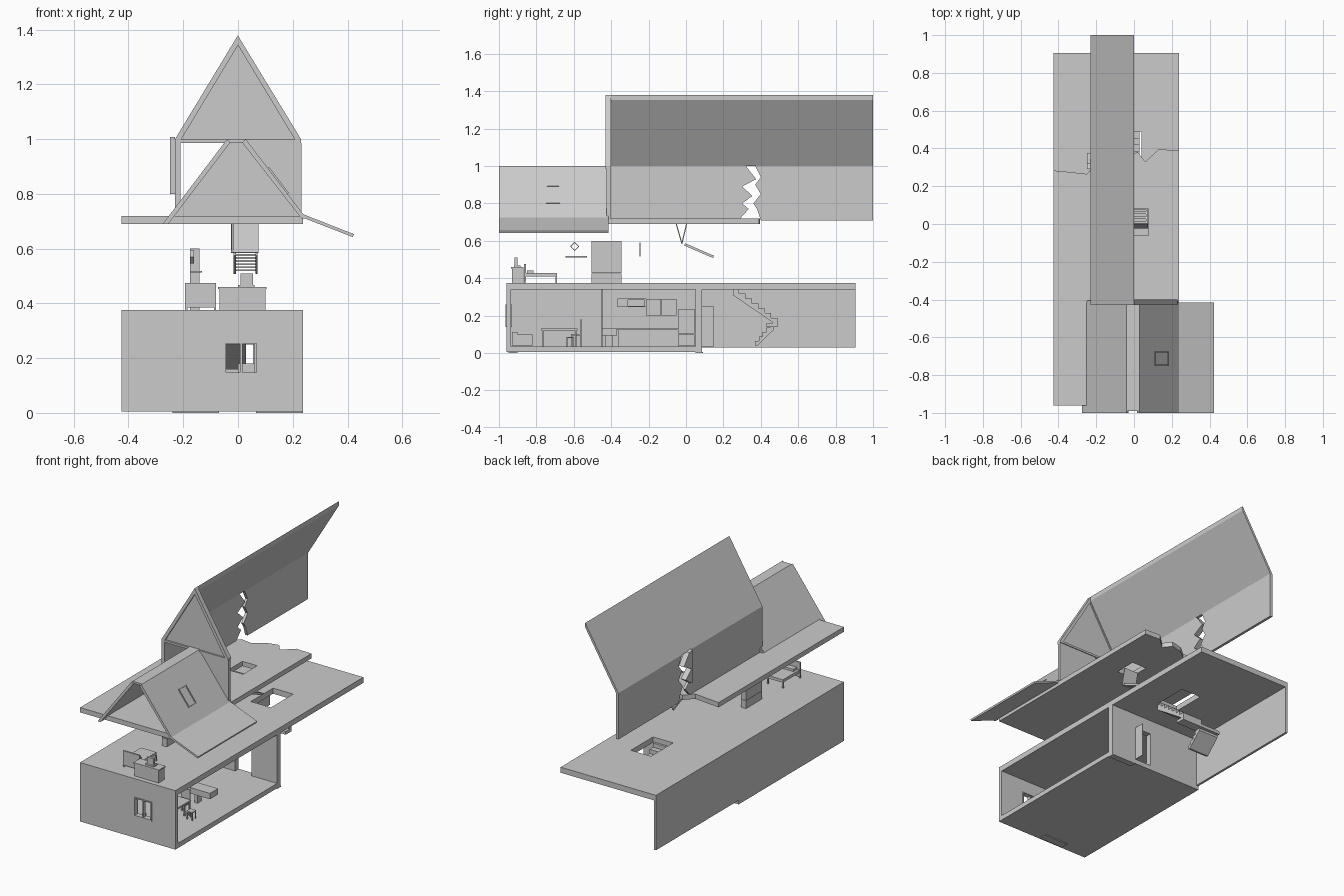
import bpy, bmesh, math
from mathutils import Vector, Matrix
from mathutils.geometry import tessellate_polygon


def prism(name, loops, axis, a, b):
    """Extrude a 2D outline (first loop) with holes (other loops) along an axis."""
    place = {'x': lambda p, t: (t, p[0], p[1]),
             'y': lambda p, t: (p[0], t, p[1]),
             'z': lambda p, t: (p[0], p[1], t)}[axis]
    pts = [p for l in loops for p in l]
    tris = tessellate_polygon([[Vector((p[0], p[1], 0)) for p in l] for l in loops])
    bm = bmesh.new()
    lo = [bm.verts.new(place(p, a)) for p in pts]
    hi = [bm.verts.new(place(p, b)) for p in pts]
    for t in tris:
        bm.faces.new([lo[i] for i in t])
        bm.faces.new([hi[i] for i in reversed(t)])
    s = 0
    for l in loops:
        n = len(l)
        for i in range(n):
            j, k = s + i, s + (i + 1) % n
            bm.faces.new((lo[j], lo[k], hi[k], hi[j]))
        s += n
    bmesh.ops.recalc_face_normals(bm, faces=bm.faces)
    me = bpy.data.meshes.new(name)
    bm.to_mesh(me)
    bm.free()
    ob = bpy.data.objects.new(name, me)
    bpy.context.collection.objects.link(ob)
    return ob


def rect(a0, a1, b0, b1):
    return [(a0, b0), (a1, b0), (a1, b1), (a0, b1)]


def box(name, x0, x1, y0, y1, z0, z1):
    return prism(name, [rect(x0, x1, y0, y1)], 'z', z0, z1)


def bar(name, p, q, half_width, thick, x):
    """Flat board between two (y, z) points, centred on x."""
    d = Vector((q[0] - p[0], q[1] - p[1])).normalized() * thick
    n = (-d.y, d.x)
    out = [p, q, (q[0] + n[0], q[1] + n[1]), (p[0] + n[0], p[1] + n[1])]
    return prism(name, [out], 'x', x - half_width, x + half_width)


def legs(name, x0, x1, y0, y1, z0, z1, t=0.008):
    for i, (x, y) in enumerate(((x0, y0), (x1 - t, y0), (x0, y1 - t), (x1 - t, y1 - t))):
        box(f"{name}_leg_{i}", x, x + t, y, y + t, z0, z1)


def flight(name, y0, z0, y1, z1, n, xa, xb):
    """Sawtooth stair flight falling from (y0, z0) to (y1, z1)."""
    dy, dz = (y1 - y0) / n, (z1 - z0) / n
    top = [(y0, z0)]
    for i in range(n):
        top += [(y0 + dy * (i + 1), z0 + dz * i), (y0 + dy * (i + 1), z0 + dz * (i + 1))]
    under = [(y1 - dy * 0.6, z1), (y0, z0 - 0.035)]
    return prism(name, [top + under], 'x', xa, xb)


# Ground floor shell, open on the right side
L, R, F, B = -0.425, 0.237, -0.96, 0.905
box("ground_floor", L, R, F, 0.085, 0.005, 0.035)
prism("front_wall", [rect(L, R, 0.035, 0.34), rect(-0.05, 0.075, 0.14, 0.26)], 'y', F, -0.935)
prism("dividing_wall", [[(L, 0.035), (-0.055, 0.035), (-0.055, 0.25), (0.06, 0.25),
                         (0.06, 0.035), (R, 0.035), (R, 0.34), (L, 0.34)]], 'y', 0.05, 0.085)
box("left_wall", L, L + 0.015, F + 0.025, B, 0.03, 0.34)
box("door_step", 0.065, R, 0.05, 0.09, 0.0, 0.005)
box("front_step", -0.24, -0.07, -0.95, -0.9, 0.0, 0.005)
prism("middle_floor", [rect(L, R, F, B), rect(-0.1, 0.04, 0.27, 0.49)], 'z', 0.34, 0.375)

# Windows and door trims
prism("front_window_frame", [rect(-0.05, 0.075, 0.14, 0.26), rect(-0.043, 0.068, 0.147, 0.253)], 'y', -0.964, -0.93)
box("front_window_mullion", 0.008, 0.016, -0.96, -0.94, 0.147, 0.253)
box("open_door", 0.055, 0.06, 0.085, 0.15, 0.035, 0.25)

# Staircase with a turn
flight("upper_stairs", 0.25, 0.345, 0.49, 0.16, 7, -0.11, 0.03)
box("stair_landing", -0.25, 0.03, 0.43, 0.49, 0.14, 0.16)
flight("lower_stairs", 0.47, 0.16, 0.37, 0.04, 5, -0.25, -0.11)

# Ground floor furniture
box("armchair_base", -0.2, -0.06, -0.93, -0.82, 0.04, 0.075)
box("armchair_back", -0.2, -0.06, -0.93, -0.9, 0.075, 0.112)
for i, x in enumerate((-0.2, -0.08)):
    box(f"armchair_arm_{i}", x, x + 0.02, -0.9, -0.82, 0.075, 0.1)
box("dining_table_top", -0.06, 0.08, -0.775, -0.58, 0.12, 0.13)
legs("dining_table", -0.06, 0.08, -0.77, -0.585, 0.035, 0.12)
box("chair_seat", 0.0, 0.06, -0.615, -0.555, 0.095, 0.103)
box("chair_back", 0.0, 0.06, -0.563, -0.555, 0.103, 0.18)
legs("chair", 0.0, 0.06, -0.615, -0.555, 0.035, 0.095)
box("stool_seat", 0.09, 0.13, -0.64, -0.6, 0.08, 0.087)
legs("stool", 0.09, 0.13, -0.64, -0.6, 0.035, 0.08, 0.006)
box("kitchen_counter", -0.41, -0.32, -0.36, -0.04, 0.035, 0.122)
box("counter_top", -0.41, -0.31, -0.45, -0.04, 0.122, 0.132)
box("breakfast_bar", -0.02, 0.12, -0.45, -0.37, 0.095, 0.132)
box("breakfast_bar_foot", 0.0, 0.02, -0.43, -0.39, 0.035, 0.095)
box("partition", -0.41, -0.31, -0.452, -0.446, 0.035, 0.34)
for i in range(3):
    box(f"drawer_{i}", -0.32, -0.313, -0.2, -0.14, 0.045 + i * 0.026, 0.068 + i * 0.026)
for i, (z0, z1) in enumerate(((0.037, 0.1), (0.105, 0.235))):
    box(f"fridge_part_{i}", -0.41, -0.31, -0.04, 0.045, z0, z1)
for i in range(2):
    y = -0.213 + i * 0.083
    box(f"wall_cupboard_{i}", -0.41, -0.35, y, y + 0.08, 0.2, 0.29)
prism("wall_shelf", [rect(-0.365, -0.215, 0.245, 0.292), rect(-0.31, -0.222, 0.252, 0.285)], 'x', -0.41, -0.36)

# Bedroom furniture
box("headboard", -0.193, -0.08, -0.865, -0.855, 0.385, 0.475)
box("mattress", -0.19, -0.083, -0.855, -0.69, 0.41, 0.428)
box("pillow", -0.175, -0.098, -0.85, -0.815, 0.428, 0.442)
legs("bed", -0.193, -0.08, -0.865, -0.69, 0.375, 0.412)
box("dresser", -0.068, 0.1, -0.93, -0.87, 0.375, 0.457)
box("dresser_top", -0.073, 0.105, -0.935, -0.868, 0.452, 0.46)
box("monitor_stand", 0.0, 0.06, -0.92, -0.885, 0.46, 0.468)
box("monitor", 0.01, 0.055, -0.918, -0.9, 0.468, 0.51)
box("wardrobe_base", -0.175, -0.14, -0.505, -0.345, 0.375, 0.425)
for i, y in enumerate((-0.505, -0.424)):
    box(f"wardrobe_door_{i}", -0.175, -0.14, y, y + 0.079, 0.427, 0.6)
box("shelf", -0.175, -0.132, -0.645, -0.53, 0.512, 0.518)
prism("wall_clock", [[(-0.62, 0.57), (-0.595, 0.545), (-0.57, 0.57), (-0.595, 0.595)],
                     [(-0.613, 0.57), (-0.595, 0.552), (-0.577, 0.57), (-0.595, 0.588)]], 'x', -0.175, -0.16)
box("wall_hook_rail", -0.175, -0.16, -0.248, -0.242, 0.515, 0.59)

# Broken attic floor with hatch opening
edge = [(0.237, 0.39), (0.13, 0.395), (0.06, 0.33), (0.02, 0.38), (-0.06, 0.36), (-0.12, 0.31),
        (-0.2, 0.32), (-0.25, 0.265), (-0.34, 0.275), (L, 0.283)]
prism("attic_floor", [[(L, F), (0.237, F)] + edge, rect(-0.025, 0.077, -0.06, 0.08)], 'z', 0.69, 0.72)

# Folding attic ladder
bar("hatch_panel", (0.0, 0.69), (-0.025, 0.585), 0.05, 0.006, 0.025)
bar("hatch_strut", (-0.055, 0.69), (-0.025, 0.585), 0.004, 0.006, -0.02)
for i, x in enumerate((-0.012, 0.068)):
    bar(f"ladder_rail_{i}", (-0.01, 0.575), (0.145, 0.508), 0.004, 0.013, x)
for i in range(6):
    y = 0.0 + i * 0.026
    z = 0.574 - i * 0.0112
    box(f"ladder_rung_{i}", -0.012, 0.068, y, y + 0.014, z, z + 0.006)

# Front gable: recessed triangle, frame and wall below
tri = [(-0.23, 0.985), (0.23, 0.985), (0.23, 1.0), (0, 1.378), (-0.23, 1.0)]
prism("gable_frame", [tri, [(-0.208, 0.998), (0.208, 0.998), (0, 1.343)]], 'y', -0.43, -0.4)
prism("gable_panel", [tri], 'y', -0.42, -0.408)
prism("attic_front_wall", [[(-0.25, 0.72), (0.232, 0.72), (0.232, 0.985), (-0.04, 0.985)]], 'y', -0.425, -0.405)
box("attic_corner_post", -0.23, -0.21, -0.43, -0.4, 0.71, 0.985)

# Main roof: left slope only, the right side is cut away
prism("main_roof_slope", [[(-0.23, 1.0), (0, 1.38), (0, 1.352), (-0.213, 1.0)]], 'y', -0.43, 1.0)

# Left attic wall with a torn gap
tear = [(0.32, 1.0), (0.375, 0.93), (0.3, 0.89), (0.355, 0.84), (0.3, 0.8), (0.335, 0.77), (0.29, 0.72)]
prism("attic_wall_front", [[(-0.41, 0.72), (-0.41, 1.0)] + tear], 'x', -0.23, -0.213)
prism("attic_wall_back", [[(1.0, 0.71), (1.0, 1.0), (0.37, 1.0), (0.4, 0.94), (0.37, 0.9), (0.4, 0.85),
                           (0.36, 0.8), (0.38, 0.77), (0.4, 0.71)]], 'x', -0.23, -0.213)
prism("torn_edge", [[(0.29, 1.008)] + tear[:5] + [(0.29, 0.8)]], 'x', -0.248, -0.23)

# Lower front roof with flat ridge and flared eave
Y0, Y1 = -1.0, -0.415
prism("porch_roof_left", [[(-0.04, 1.0), (-0.275, 0.69), (-0.255, 0.69), (-0.028, 0.988)]], 'y', Y0, Y1)
prism("porch_roof_ridge", [rect(-0.04, 0.028, 0.988, 1.0)], 'y', Y0 + 0.01, Y1)
prism("porch_roof_right", [[(0.028, 1.0), (0.25, 0.71), (0.232, 0.71), (0.015, 0.988)]], 'y', Y0, Y1)
prism("porch_eave", [[(0.235, 0.727), (0.423, 0.653), (0.42, 0.642), (0.232, 0.715)]], 'y', Y0, Y1)

# Skylight frame lying on the right slope
sky = prism("skylight_frame", [rect(-0.037, 0.037, -0.06, 0.06), rect(-0.032, 0.032, -0.054, 0.054)], 'x', 0, 0.006)
sky.matrix_world = Matrix.Translation((0.145, -0.712, 0.847)) @ Matrix.Rotation(-math.atan2(0.222, 0.29), 4, 'Y')
